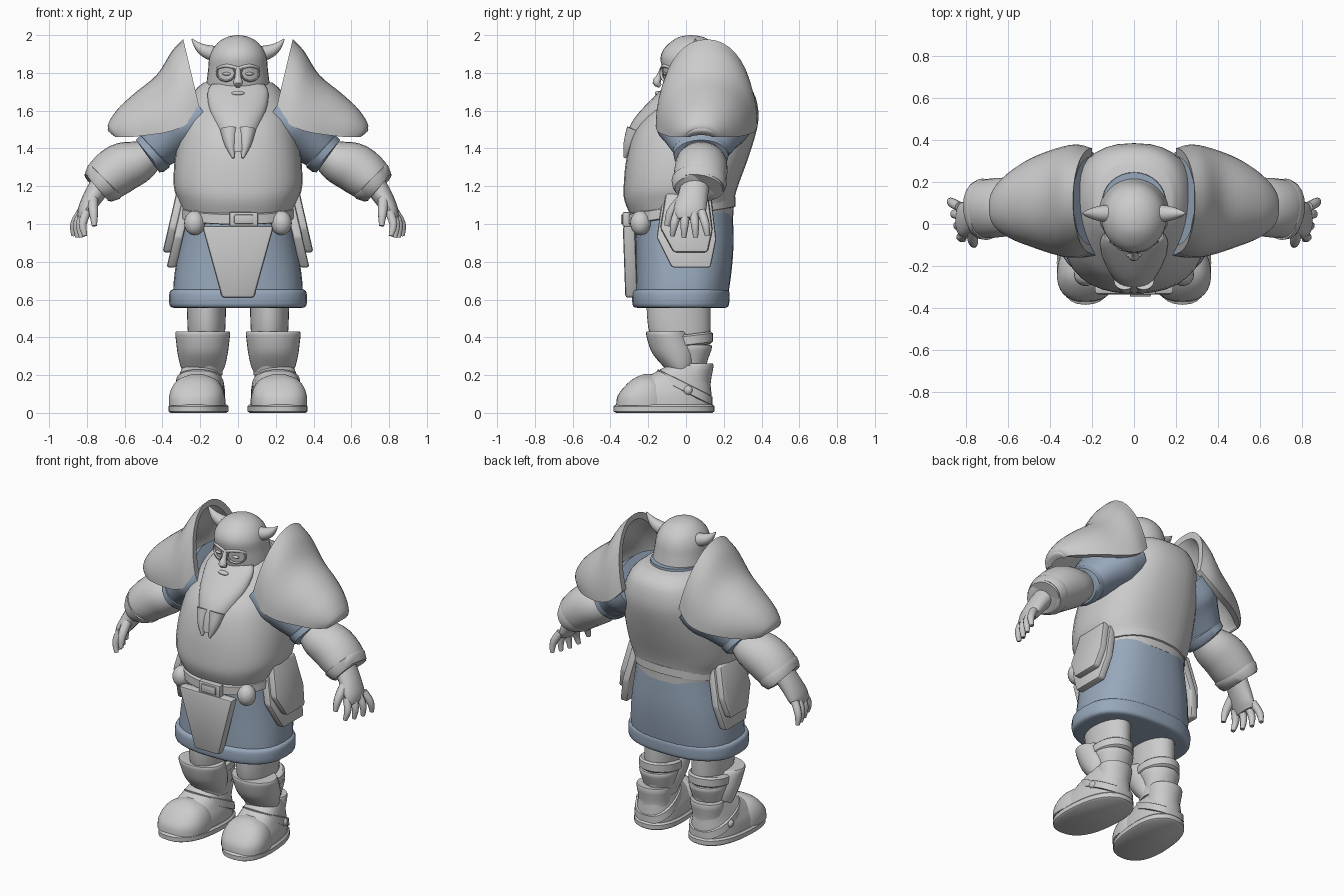
import bpy, bmesh, math
from mathutils import Vector, Matrix

cube = bpy.data.objects.get("Cube")
if cube:
    bpy.data.objects.remove(cube)


def material(name, colour):
    mat = bpy.data.materials.new(name)
    mat.use_nodes = True
    mat.diffuse_color = (*colour, 1)
    mat.node_tree.nodes["Principled BSDF"].inputs["Base Color"].default_value = (*colour, 1)
    return mat


GREY = material("plain grey", (.6, .6, .6))
BLUE = material("dusty blue cloth", (.31, .39, .5))


def finish(name, bm, mat, mirror=False):
    """Turn a bmesh into a smooth object, optionally mirrored across x."""
    bmesh.ops.recalc_face_normals(bm, faces=bm.faces)
    mesh = bpy.data.meshes.new(name)
    bm.to_mesh(mesh)
    bm.free()
    mesh.materials.append(mat)
    mesh.shade_smooth()
    mesh.set_sharp_from_angle(angle=math.radians(42))
    obj = bpy.data.objects.new(name, mesh)
    bpy.context.scene.collection.objects.link(obj)
    if mirror:
        mod = obj.modifiers.new("mirror", "MIRROR")
        mod.use_mirror_merge = False
    return obj


def spline(rows, steps):
    """Catmull-Rom interpolation of rows of numbers."""
    if steps == 1:
        return rows
    result = []
    for i in range(len(rows) - 1):
        quad = rows[max(i - 1, 0)], rows[i], rows[i + 1], rows[min(i + 2, len(rows) - 1)]
        for j in range(steps):
            t = j / steps
            result.append([b + t * (c - a + t * (2 * a - 5 * b + 4 * c - d + t * (3 * (b - c) + d - a))) / 2
                           for a, b, c, d in zip(*quad)])
    return result + [rows[-1]]


def loft(name, rings, mat, mirror=False):
    bm = bmesh.new()
    loops = [[bm.verts.new(p) for p in ring] for ring in rings]
    count = len(loops[0])
    for low, high in zip(loops, loops[1:]):
        for i in range(count):
            j = (i + 1) % count
            bm.faces.new((low[i], low[j], high[j], high[i]))
    bm.faces.new(loops[0][::-1])
    bm.faces.new(loops[-1])
    return finish(name, bm, mat, mirror)


def power(value, exponent):
    return math.copysign(abs(value) ** exponent, value)


def stack(name, rows, mat, cx=0, mirror=False, steps=3, square=2, tilt=0, skew=0, sides=32):
    """Horizontal rings given as height, front y, back y, half width."""
    rings = []
    for z, front, back, half in spline(rows, steps):
        ring = []
        for i in range(sides):
            a = math.tau * i / sides
            y = (front + back) / 2 + (back - front) / 2 * power(math.sin(a), 2 / square)
            x = cx + half * power(math.cos(a), 2 / square) + skew * y
            ring.append((x, y, z + tilt * y))
        rings.append(ring)
    return loft(name, rings, mat, mirror)


def tube(name, rows, mat, mirror=True, steps=3, sides=16):
    """Swept tube given as x, y, z, radius along y, radius across."""
    rows = spline(rows, steps)
    points = [Vector(r[:3]) for r in rows]
    rings = []
    for i, row in enumerate(rows):
        along = (points[min(i + 1, len(rows) - 1)] - points[max(i - 1, 0)]).normalized()
        side = Vector((0, 1, 0))
        side = (side - along * side.dot(along)).normalized()
        across = along.cross(side)
        angles = [math.tau * k / sides for k in range(sides)]
        rings.append([points[i] + side * math.cos(a) * row[3] + across * math.sin(a) * row[4] for a in angles])
    return loft(name, rings, mat, mirror)


def ball(name, centre, radii, mirror=False):
    bm = bmesh.new()
    place = Matrix.Translation(centre) @ Matrix.Diagonal((*radii, 1))
    bmesh.ops.create_uvsphere(bm, u_segments=20, v_segments=12, radius=1, matrix=place)
    return finish(name, bm, GREY, mirror)


def plate(name, outline, origin, u, v, depth, bevel, mirror=False):
    """Bevelled slab from an outline in the plane of u and v."""
    bm = bmesh.new()
    base, u, v, depth = Vector(origin), Vector(u), Vector(v), Vector(depth)
    rings = [[bm.verts.new(base + u * a + v * b + depth * k) for a, b in outline] for k in (0, 1)]
    bm.faces.new(rings[0])
    bm.faces.new(rings[1][::-1])
    for i in range(len(outline)):
        j = (i + 1) % len(outline)
        bm.faces.new((rings[0][i], rings[0][j], rings[1][j], rings[1][i]))
    bmesh.ops.bevel(bm, geom=bm.edges[:], offset=bevel, segments=2, affect="EDGES", profile=.5)
    return finish(name, bm, GREY, mirror)


# Torso, collar, skirt and belt
stack("torso", [(1.04, -.29, .25, .29), (1.12, -.325, .255, .315), (1.2, -.33, .275, .34),
                (1.35, -.315, .33, .335), (1.5, -.27, .375, .31), (1.6, -.19, .383, .285),
                (1.7, -.1, .355, .235), (1.75, -.06, .28, .18)], GREY, square=2.4)
stack("neck_collar", [(1.7, -.04, .25, .16), (1.765, -.04, .245, .15)], BLUE, steps=1)
stack("skirt", [(.58, -.265, .215, .345), (.7, -.265, .235, .34), (.85, -.265, .25, .32),
                (1, -.27, .25, .295), (1.1, -.27, .245, .285)], BLUE, square=2.5)
stack("skirt_trim", [(.555, -.25, .2, .33), (.565, -.28, .225, .36), (.61, -.285, .23, .365),
                     (.645, -.28, .228, .36), (.655, -.26, .21, .34)], BLUE, square=2.5)
stack("belt", [(1.045, -.3, .24, .295), (1.05, -.315, .262, .31), (1.1, -.315, .262, .31),
               (1.105, -.3, .24, .295)], GREY, steps=1, square=2.3, tilt=.16)
ball("belt_bosses", (.23, -.24, 1.005), (.055, .055, .065), mirror=True)
rectangle = [(-1, -1), (1, -1), (1, 1), (-1, 1)]
for part, size, y in (("buckle_frame", .075, -.335), ("buckle_centre", .05, -.345)):
    plate(part, rectangle, (.03, y, 1.025), (size, 0, 0), (0, 0, size / 2), (0, .04, 0), .006)

# Front apron and side guards
plate("front_apron", [(-.085, .61), (.085, .61), (.19, .99), (-.19, .99)],
      (0, -.3, 0), (1, 0, 0), (0, -.035, 1), (0, .065, 0), .015)
guard = [(-.12, 1.17), (.13, 1.17), (.16, .92), (.13, .77), (-.075, .77), (-.155, .93)]
plate("side_guards", guard, (.555, 0, 0), (0, 1, 0), (-.23, 0, 1), (-.05, 0, 0), .012, True)
inner = [(y * .88, 1.17 + (z - 1.17) * .8) for y, z in guard]
plate("side_guard_panels", inner, (.595, 0, 0), (0, 1, 0), (-.23, 0, 1), (-.06, 0, 0), .015, True)

# Helmeted head and horns
stack("helmet", [(1.67, -.09, .235, .178), (1.74, -.115, .22, .168), (1.82, -.125, .205, .158),
                 (1.88, -.135, .195, .152), (1.93, -.115, .172, .132), (1.97, -.072, .13, .095),
                 (1.992, -.03, .085, .05), (2, .02, .03, .005)], GREY)
tube("horns", [(.12, .05, 1.9, .042, .042), (.17, .05, 1.915, .035, .035),
               (.21, .05, 1.94, .022, .022), (.245, .05, 1.98, .003, .003)], GREY)

# Face
ball("eyes", (.058, -.109, 1.795), (.026, .012, .009), mirror=True)
rim = [(.064 + .048 * math.cos(a), -.107 + .025 * math.cos(a), 1.8 + .043 * math.sin(a), .008, .005)
       for a in (math.tau * i / 20 for i in range(21))]
tube("eye_rims", rim, GREY, steps=1, sides=8)
tube("brows", [(0, -.125, 1.822, .012, .01), (.06, -.117, 1.838, .01, .01),
               (.11, -.08, 1.825, .006, .006)], GREY, sides=10)
tube("nose", [(0, -.122, 1.83, .012, .012), (0, -.142, 1.78, .016, .016),
              (0, -.155, 1.75, .022, .026), (0, -.135, 1.73, .01, .015)], GREY, mirror=False)
ball("lips", (0, -.148, 1.692), (.035, .016, .013))

# Beard with a forked end
stack("beard", [(1.74, -.1, 0, .14), (1.7, -.142, -.02, .16), (1.62, -.222, -.04, .155),
                (1.55, -.28, -.08, .132), (1.48, -.312, -.14, .102), (1.42, -.325, -.2, .072),
                (1.38, -.33, -.26, .035)], GREY)
tube("beard_tips", [(.045, -.27, 1.5, .045, .05), (.04, -.3, 1.42, .032, .03),
                    (.025, -.325, 1.35, .006, .006)], GREY)

# Shoulder guards: hollow arches from the inner rim to the outer tip
arches = []
for base, apex, front, back, low, top in spline(
        [(.2, .29, -.14, .36, 1.6, 1.978), (.27, .35, -.16, .378, 1.53, 1.915),
         (.36, .43, -.15, .362, 1.49, 1.79), (.48, .55, -.11, .315, 1.47, 1.69),
         (.58, .64, -.07, .25, 1.46, 1.605), (.645, .69, -.02, .18, 1.46, 1.52),
         (.645, .66, .02, .14, 1.46, 1.475)], 4):
    ring = []
    for inset in (0, 1):
        thick = inset * min(.04, (top - low) * .3)
        arc = []
        for i in range(21):
            a = math.pi * i / 20
            lift = math.sin(a)
            y = (front + back) / 2 - ((back - front) / 2 - thick) * power(math.cos(a), .95)
            arc.append((base + (apex - base) * lift, y, low + (top - thick - low) * lift))
        ring += arc[::-1] if inset else arc
    arches.append(ring)
loft("shoulder_guards", arches, GREY, True)

# Arms
tube("sleeves", [(.2, .1, 1.58, .25, .16), (.3, .09, 1.51, .25, .155), (.37, .085, 1.45, .2, .13),
                 (.465, .08, 1.365, .13, .1)], BLUE, sides=24)
tube("sleeve_cuffs", [(.435, .08, 1.39, .14, .105), (.44, .08, 1.385, .15, .115),
                      (.468, .08, 1.36, .145, .112), (.475, .08, 1.355, .13, .1)], BLUE, steps=1, sides=24)
tube("bracers", [(.46, .08, 1.37, .1, .085), (.53, .08, 1.33, .13, .115), (.62, .08, 1.295, .14, .132),
                 (.7, .072, 1.235, .14, .122), (.74, .065, 1.195, .13, .098)], GREY, sides=24)
tube("bracer_edges", [(.7, .07, 1.232, .142, .12), (.71, .07, 1.222, .147, .122),
                      (.738, .065, 1.196, .138, .104), (.745, .065, 1.19, .125, .09)], GREY, steps=1, sides=24)

# Hands
tube("palms", [(.72, .05, 1.215, .075, .06), (.77, .035, 1.14, .08, .052), (.81, .02, 1.07, .085, .04),
               (.825, .02, 1.03, .07, .025)], GREY)
for finger, k in zip(("index", "middle", "ring", "little"), (-1.5, -.5, .5, 1.5)):
    path = [(.815 + .01 * k, .02 + .042 * k, 1.065), (.845 + .015 * k, .02 + .055 * k, 1),
            (.84 + .02 * k, .02 + .062 * k, .925 + .008 * abs(k))]
    tube(finger + "_fingers", [(*p, r, r) for p, r in zip(path, (.024, .022, .013))], GREY, sides=10)
tube("thumbs", [(.77, -.02, 1.13, .03, .03), (.765, -.08, 1.06, .025, .025),
                (.76, -.1, .99, .014, .014)], GREY, sides=10)

# Legs and greaves
pair = dict(mat=GREY, mirror=True)
stack("legs", [(.2, -.1, .1, .085), (.32, -.15, .12, .09), (.45, -.2, .13, .1),
               (.62, -.21, .13, .105)], cx=.167, **pair)
stack("greaves", [(.17, -.05, .03, .08), (.24, -.115, .05, .115), (.31, -.175, .06, .132),
                  (.37, -.2, .04, .14), (.425, -.212, .01, .145), (.432, -.2, 0, .13)], cx=.187, **pair)
stack("calf_guards", [(.19, -.04, .08, .08), (.28, -.06, .115, .1), (.35, -.1, .138, .118),
                      (.36, -.1, .12, .105)], cx=.175, **pair)
stack("calf_straps", [(.35, -.12, .13, .11), (.36, -.14, .142, .122), (.405, -.14, .142, .122),
                      (.415, -.12, .13, .11)], cx=.175, steps=1, tilt=.12, **pair)
stack("ankle_guards", [(.06, -.06, .14, .105), (.15, -.06, .13, .1), (.25, -.03, .146, .105),
                       (.26, -.02, .13, .09)], cx=.19, **pair)

# Boots
foot = dict(cx=.2, skew=-.08, square=2.4, **pair)
stack("boots", [(.03, -.35, .14, .14), (.1, -.34, .135, .136), (.15, -.28, .13, .122),
                (.2, -.19, .125, .108), (.25, -.1, .12, .092)], **foot)
stack("soles", [(0, -.37, .14, .145), (.008, -.384, .15, .155), (.035, -.384, .15, .155),
                (.045, -.37, .14, .145)], steps=1, **foot)
stack("toe_caps", [(.04, -.37, -.07, .147), (.09, -.362, -.08, .146), (.14, -.325, -.1, .13),
                   (.18, -.28, -.13, .095), (.205, -.225, -.17, .03)], **foot)
stack("instep_straps", [(.105, -.13, .12, .12), (.11, -.15, .14, .132), (.155, -.15, .14, .126),
                        (.16, -.13, .12, .11)], steps=1, tilt=-.5, **foot)
ball("strap_studs", (.32, .01, .12), (.02, .025, .025), mirror=True)
